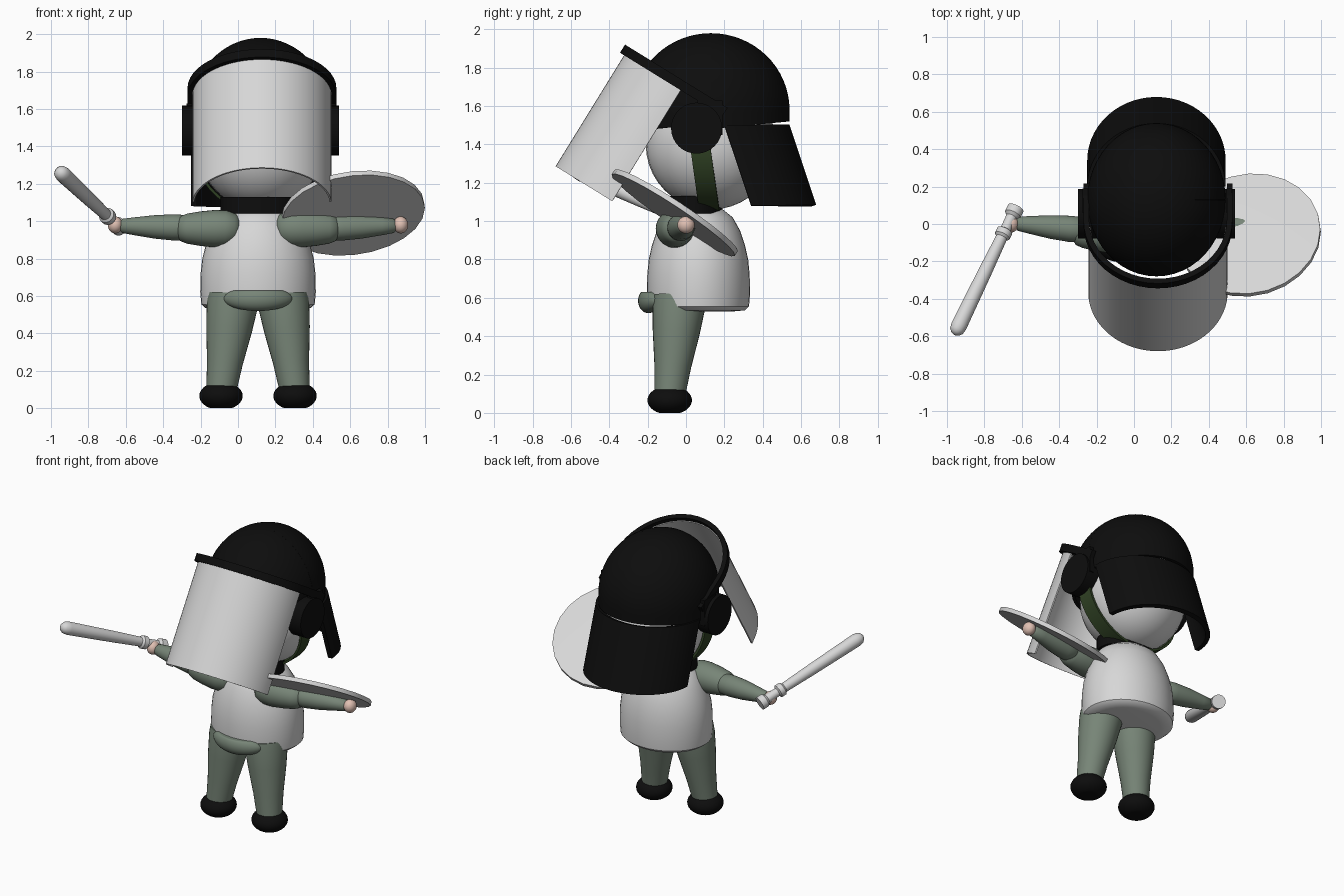
import bpy, bmesh, math
from mathutils import Vector

if "Cube" in bpy.data.objects:
    bpy.data.objects.remove(bpy.data.objects["Cube"])

CX = 0.107  # symmetry plane of the figure


def material(name, col):
    m = bpy.data.materials.new(name)
    m.diffuse_color = (*col, 1)
    m.use_nodes = True
    m.node_tree.nodes["Principled BSDF"].inputs["Base Color"].default_value = m.diffuse_color
    return m


WHITE = material("light grey", (0.68, 0.68, 0.68))
BLACK = material("black", (0.004, 0.004, 0.004))
GREEN = material("grey green", (0.185, 0.235, 0.185))
STRAP = material("dark green", (0.03, 0.055, 0.018))
SKIN = material("skin", (0.75, 0.53, 0.45))


def finish(name, bm, mat, angle=40, thick=0, offset=0):
    bmesh.ops.recalc_face_normals(bm, faces=bm.faces)
    me = bpy.data.meshes.new(name)
    bm.to_mesh(me)
    bm.free()
    me.materials.append(mat)
    ob = bpy.data.objects.new(name, me)
    bpy.context.collection.objects.link(ob)
    bpy.ops.object.select_all(action='DESELECT')
    ob.select_set(True)
    bpy.context.view_layer.objects.active = ob
    if thick:
        mod = ob.modifiers.new("thickness", 'SOLIDIFY')
        mod.thickness, mod.offset = thick, offset
        bpy.ops.object.modifier_apply(modifier=mod.name)
    bpy.ops.object.shade_smooth_by_angle(angle=math.radians(angle))
    return ob


def tube(name, pts, radii, mat, sides=32, squash=1, angle=40):
    """Rings of given radii along a path, capped at both ends."""
    pts = [Vector(p) for p in pts]
    d = (pts[-1] - pts[0]).normalized()
    ref = Vector((1, 0, 0)) if abs(d.x) < 0.8 else Vector((0, 0, 1))
    b = d.cross(ref).normalized()
    a = b.cross(d)
    bm = bmesh.new()
    rings = []
    for p, r in zip(pts, radii):
        rings.append([bm.verts.new(p + a * r * math.cos(t) + b * r * squash * math.sin(t))
                      for t in (2 * math.pi * i / sides for i in range(sides))])
    for r0, r1 in zip(rings, rings[1:]):
        for i in range(sides):
            j = (i + 1) % sides
            bm.faces.new((r0[i], r0[j], r1[j], r1[i]))
    bm.faces.new(rings[0])
    bm.faces.new(rings[-1])
    return finish(name, bm, mat, angle)


def along(start, end, stops):
    """Points at fractions of a straight line."""
    s, e = Vector(start), Vector(end)
    return [s.lerp(e, t) for t in stops]


def ball(name, c, size, mat, shape=None):
    bm = bmesh.new()
    bmesh.ops.create_uvsphere(bm, u_segments=32, v_segments=20, radius=1)
    for v in bm.verts:
        p = Vector((v.co.x * size[0], v.co.y * size[1], v.co.z * size[2]))
        v.co = Vector(c) + (shape(p) if shape else p)
    return finish(name, bm, mat, 60)


def sheet(name, fn, nu, nv, mat, thick):
    """Curved sheet from a function of u, v in 0..1."""
    bm = bmesh.new()
    g = [[bm.verts.new(fn(i / nu, j / nv)) for j in range(nv + 1)] for i in range(nu + 1)]
    for i in range(nu):
        for j in range(nv):
            bm.faces.new((g[i][j], g[i + 1][j], g[i + 1][j + 1], g[i][j + 1]))
    return finish(name, bm, mat, 40, thick)


# Torso and neck
prof = [(0.22, 0.53), (0.28, 0.535), (0.303, 0.555), (0.309, 0.62), (0.307, 0.72), (0.298, 0.8),
        (0.28, 0.87), (0.25, 0.95), (0.205, 1.02), (0.14, 1.065), (0.06, 1.08)]
tube("torso", [(CX, 0.065, z) for r, z in prof], [r for r, z in prof], WHITE, 40, 0.87)
tube("neck", [(CX, 0.04, 1.04), (CX, 0.04, 1.13)], [0.2, 0.2], BLACK, 32, 0.75)

# Belt pouch, flatter on top and bent round the waist
ball("belt_pouch", (CX, -0.195, 0.585), (0.185, 0.055, 0.065), GREEN,
     lambda p: Vector((p.x, p.y + 1.2 * p.x ** 2, min(p.z, 0.045))))

# Limbs, mirrored about the figure's centre plane
for side, s in (("left", -1), ("right", 1)):
    tube(side + "_leg", along((CX + s * 0.197, -0.085, 0.09), (CX + s * 0.132, -0.033, 0.6),
                              (0, 0.3, 0.65, 0.9, 1)),
         [0.08, 0.096, 0.123, 0.137, 0.137], GREEN)
    ball(side + "_shoe", (CX + s * 0.198, -0.085, 0.066), (0.116, 0.116, 0.066), BLACK,
         lambda p: Vector((p.x, p.y, max(-0.066, min(0.06, p.z * 1.15)))))
    stops = [(0.088, 0.02), (0.095, 0.05), (0.12, 0.08), (0.17, 0.098), (0.23, 0.1), (0.31, 0.092),
             (0.38, 0.08), (0.415, 0.066), (0.432, 0.04)]
    tube(side + "_upper_arm", [(CX + s * x, -0.065 + 0.06 * (x - 0.088), 0.96) for x, r in stops],
         [r for x, r in stops], GREEN)
    stops = [(0.36, 0.05), (0.39, 0.068), (0.45, 0.07), (0.55, 0.063), (0.66, 0.048),
             (0.725, 0.038), (0.738, 0.025)]
    tube(side + "_forearm", [(CX + s * x, -0.035 + 0.1 * (x - 0.36), 0.964 + 0.03 * (x - 0.36))
                             for x, r in stops], [r for x, r in stops], GREEN)
    ball(side + "_hand", (CX + s * 0.763, 0.0, 0.98), (0.04, 0.045, 0.045), SKIN)

# Baton
prof = [(0, 0.045), (0.05, 0.045), (0.07, 0.03), (0.17, 0.028), (0.18, 0.043), (0.22, 0.043),
        (0.235, 0.031), (0.5, 0.037), (0.93, 0.043), (0.97, 0.038), (0.99, 0.025), (1, 0.01)]
tube("baton", along((-0.632, 0.085, 0.965), (-0.958, -0.59, 1.27), [t for t, r in prof]),
     [r for t, r in prof], WHITE, 24)

# Round shield, slightly domed
n = Vector((-0.12, 0.55, 0.83)).normalized()
c = Vector((0.615, -0.058, 1.045))
prof = [(-0.016, 0.385), (0.012, 0.385), (0.022, 0.22), (0.026, 0.02)]
tube("shield", [c + n * h for h, r in prof], [r for h, r in prof], WHITE, 24, 1, 30)

# Head
ball("head", (0.12, 0.13, 1.4), (0.335, 0.34, 0.34), WHITE)


# Helmet dome, lower edge dropping toward the back
def dome(u, v):
    t = 2 * math.pi * u
    y = math.sin(t)
    a = min(1, v / 0.8) * math.pi / 2
    low = 0.07 - 0.04 * y
    z = 1.58 + 0.39 * math.cos(a) - max(0, v - 0.8) / 0.2 * (low + 0.03 * (y > 0))
    r = math.sin(max(a, 0.001))
    return Vector((0.12 + 0.36 * r * math.cos(t), 0.13 + 0.4 * r * y, z))


sheet("helmet_dome", dome, 48, 20, BLACK, 0.02)


# Neck guard flaring backward
def guard(u, v):
    t = math.pi * u
    return Vector((0.12 + 0.355 * math.cos(t), 0.2 + 0.14 * v + 0.325 * math.sin(t), 1.5 - 0.42 * v))


sheet("neck_guard", guard, 28, 1, BLACK, 0.03)

# Visor: half cylinder on a tilted axis
AXIS = Vector((0, -0.525, -0.851))
BACK = Vector((0, 0.851, -0.525))
TOP = Vector((0.128, 0.005, 1.686))


def visor(u, v):
    t = math.radians(-86 + 172 * u)
    return TOP + AXIS * 0.7 * v + Vector((0.368 * math.sin(t), 0, 0)) - BACK * 0.368 * math.cos(t)


sheet("visor", visor, 32, 1, WHITE, 0.01)


# Visor rim: arc continued by straight arms back to the hinges
def rim(u, v):
    t = math.radians(-90 + 180 * min(1, max(0, (u - 0.2) / 0.6)))
    back = max(0, 0.2 - u, u - 0.8) / 0.2 * 0.23
    return (TOP + AXIS * (-0.03 + 0.05 * v) + Vector((0.383 * math.sin(t), 0, 0))
            + BACK * (back - 0.383 * math.cos(t)))


sheet("visor_rim", rim, 40, 1, BLACK, 0.03)

# Ear hinges with short arms up to the rim
for side, s in (("left", -1), ("right", 1)):
    tube(side + "_hinge", [(0.12 + s * 0.32, 0.055, 1.485), (0.12 + s * 0.42, 0.055, 1.485)],
         [0.133, 0.133], BLACK)
    sheet(side + "_hinge_arm", lambda u, v: Vector((0.125 + s * 0.385, 0.06 + 0.13 * u, 1.45 + 0.18 * v)),
          1, 1, BLACK, 0.03)


# Chin strap under the head
def strap(u, v):
    t = math.pi * (1 + u)
    drop = -math.sin(t)
    return Vector((0.12 + 0.35 * math.cos(t), 0.02 + 0.105 * v + 0.05 * drop, 1.4 + 0.35 * math.sin(t)))


sheet("chin_strap", strap, 32, 1, STRAP, 0.015)
